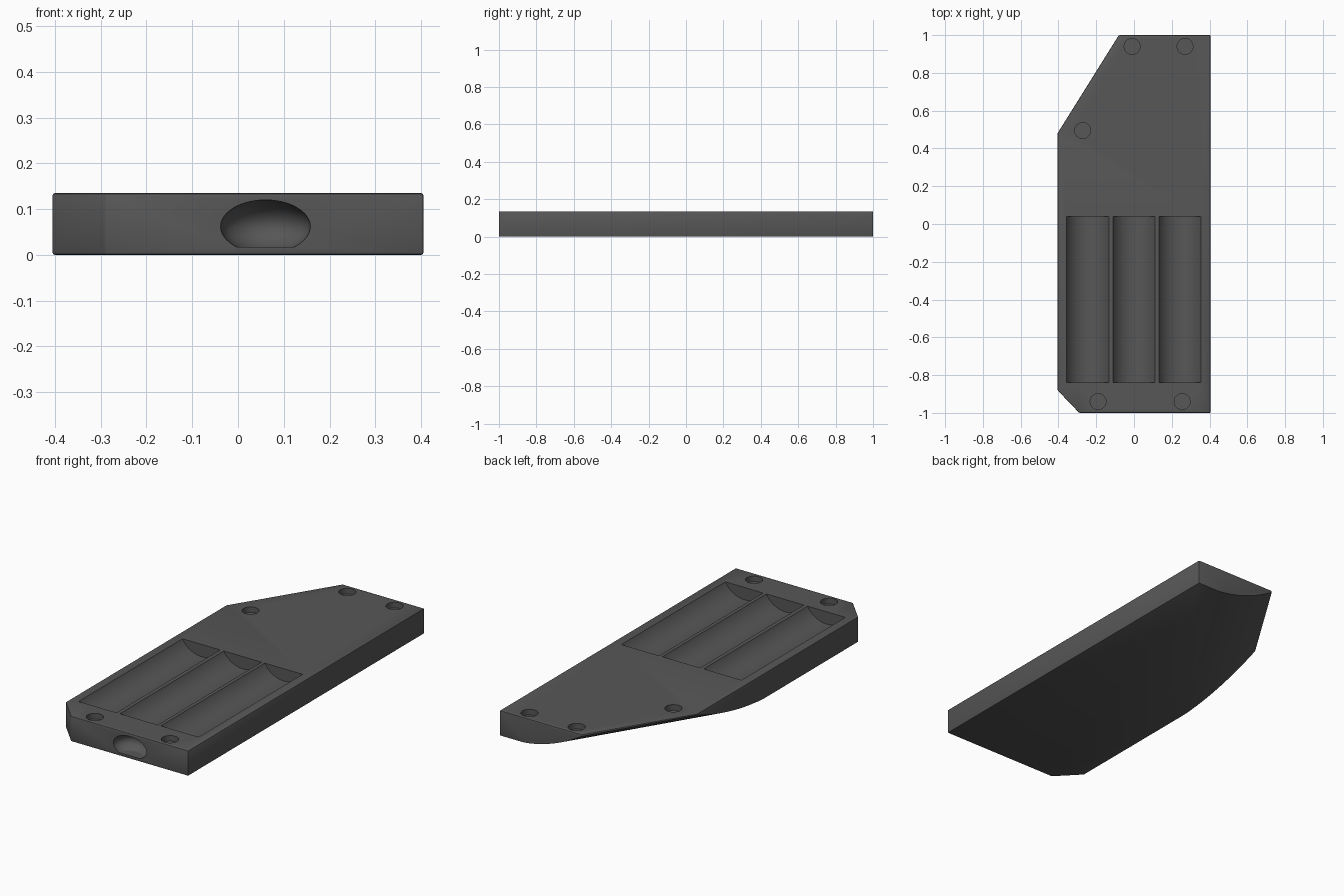
import bpy, bmesh, math
from mathutils import Vector, Matrix

if "Cube" in bpy.data.objects:
    bpy.data.objects.remove(bpy.data.objects["Cube"])

H = 0.135
grey = bpy.data.materials.new("dark_grey")
grey.diffuse_color = (0.095, 0.095, 0.095, 1)
grey.use_nodes = True
grey.node_tree.nodes["Principled BSDF"].inputs["Base Color"].default_value = grey.diffuse_color


def add_object(name, bm):
    bmesh.ops.recalc_face_normals(bm, faces=bm.faces)
    me = bpy.data.meshes.new(name)
    bm.to_mesh(me)
    bm.free()
    me.materials.append(grey)
    ob = bpy.data.objects.new(name, me)
    bpy.context.collection.objects.link(ob)
    return ob


def prism(name, points, direction):
    """Closed outline swept along a direction."""
    bm = bmesh.new()
    face = bm.faces.new([bm.verts.new(p) for p in points])
    res = bmesh.ops.extrude_face_region(bm, geom=[face])
    verts = [g for g in res["geom"] if isinstance(g, bmesh.types.BMVert)]
    bmesh.ops.translate(bm, verts=verts, vec=direction)
    return add_object(name, bm)


def apply_modifiers(ob):
    bpy.context.view_layer.objects.active = ob
    for m in list(ob.modifiers):
        bpy.ops.object.modifier_apply(modifier=m.name)


def carve(ob, cutter):
    m = ob.modifiers.new("cut", 'BOOLEAN')
    m.operation, m.solver, m.object = 'DIFFERENCE', 'EXACT', cutter
    apply_modifiers(ob)
    bpy.data.objects.remove(cutter)


# Flat slab with clipped corners and finely broken edges
outline = [(-0.29, -1), (0.405, -1), (0.405, 1), (-0.08, 1), (-0.405, 0.48), (-0.405, -0.88)]
body = prism("case_body", [(x, y, 0) for x, y in outline], (0, 0, H))
bev = body.modifiers.new("edge", 'BEVEL')
bev.width, bev.segments = 0.005, 2
apply_modifiers(body)

# Curved relief under the long clipped corner, parallel to the clip
t = Vector((0.524, 0.852, 0))
n = Vector((-0.852, 0.524, 0))
profile = [(0.25, -0.2)]
for i in range(17):
    u = -0.03 + 0.43 * i / 16
    profile.append((0.28 + u, 0.08 * u + 1.03 * u * u))
profile.append((0.68, -0.2))
pts = [n * d + Vector((0, 0, z)) - t * 1.5 for d, z in profile]
carve(body, prism("underside_cutter", pts, t * 4))

# Three rounded cell troughs
half, depth = 0.112, 0.066
r = (half ** 2 + depth ** 2) / (2 * depth)
for cx in (-0.245, 0, 0.243):
    cz = H - depth + r
    ring = [(cx + r * math.cos(a), 0.04, cz + r * math.sin(a))
            for a in (2 * math.pi * i / 96 for i in range(96))]
    carve(body, prism("trough_cutter", ring, (0, -0.88, 0)))

# Shallow round fastener recesses
for x, y in [(-0.01, 0.94), (0.27, 0.94), (-0.272, 0.495), (-0.19, -0.94), (0.255, -0.94)]:
    ring = [(x + 0.042 * math.cos(a), y + 0.042 * math.sin(a), H - 0.03)
            for a in (2 * math.pi * i / 40 for i in range(40))]
    carve(body, prism("recess_cutter", ring, (0, 0, 0.1)))

# Domed finger dent with a flat floor in the front face
bm = bmesh.new()
bmesh.ops.create_uvsphere(bm, u_segments=48, v_segments=24, radius=1,
                          matrix=Matrix.Translation((0.06, -1, 0.062))
                          @ Matrix.Diagonal((0.098, 0.09, 0.058, 1)))
cut = bmesh.ops.bisect_plane(bm, geom=bm.verts[:] + bm.edges[:] + bm.faces[:],
                             plane_co=(0, 0, 0.017), plane_no=(0, 0, -1), clear_outer=True)
bmesh.ops.contextual_create(bm, geom=[e for e in cut["geom_cut"]
                                      if isinstance(e, bmesh.types.BMEdge)])
carve(body, add_object("dent_cutter", bm))

# Smooth curves, crisp edges
bpy.ops.object.select_all(action='DESELECT')
body.select_set(True)
bpy.context.view_layer.objects.active = body
bpy.ops.object.shade_smooth_by_angle(angle=math.radians(25))
